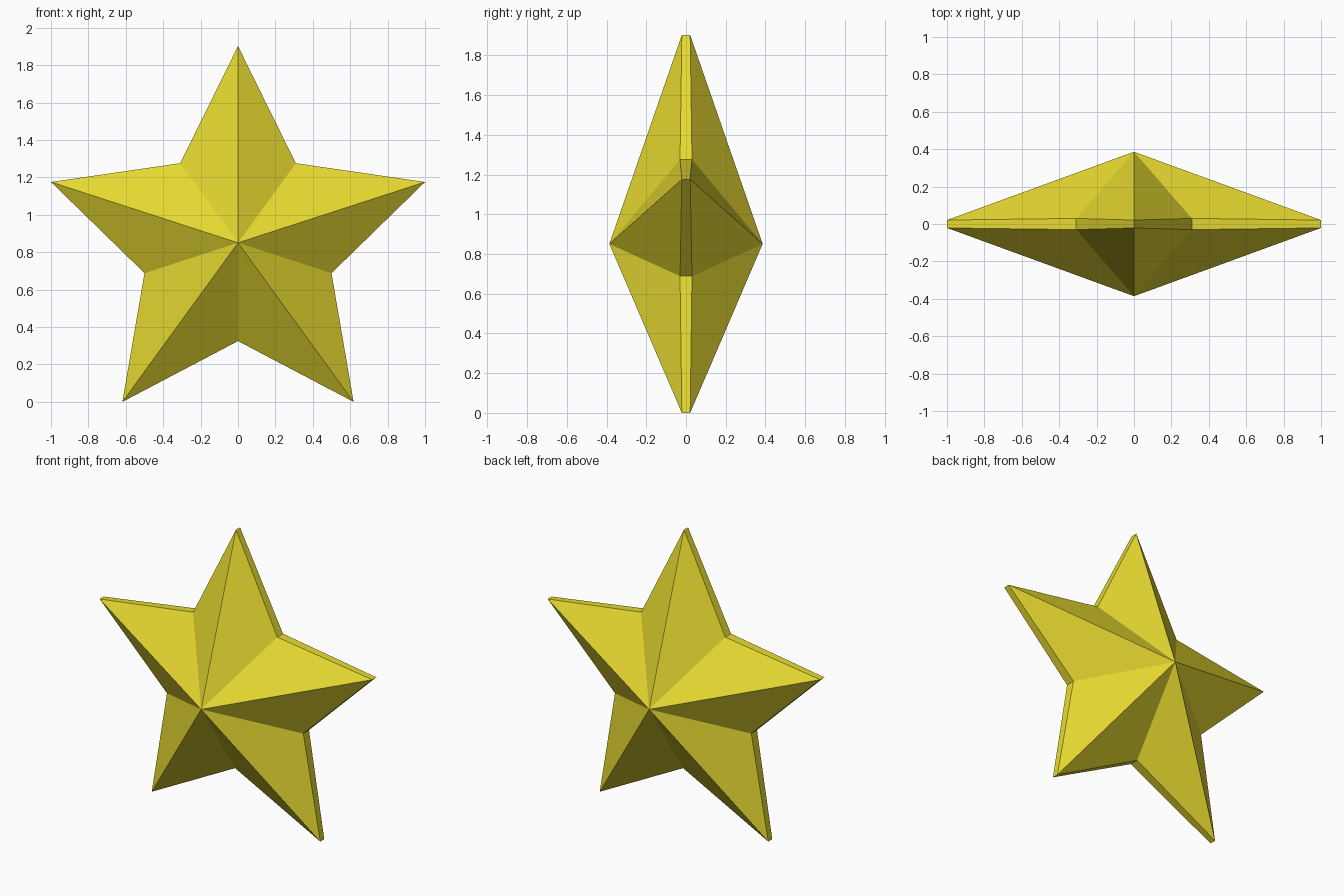
import bpy, bmesh
from math import sin, cos, pi

if "Cube" in bpy.data.objects:
    bpy.data.objects.remove(bpy.data.objects["Cube"])

POINTS = 5
OUTER, INNER = 1.0515, 0.5257      # tip and notch radii
CENTRE_Z = OUTER * cos(pi / POINTS)
APEX = 0.386                       # depth of the front and back peaks
TIP_HALF, NOTCH_HALF = 0.021, 0.03  # half thickness of the rim

bm = bmesh.new()


def outline(side):
    """Star outline on the front (-1) or back (+1) side of the rim."""
    ring = []
    for i in range(2 * POINTS):
        a = i * pi / POINTS
        r, half = (INNER, NOTCH_HALF) if i % 2 else (OUTER, TIP_HALF)
        ring.append(bm.verts.new((r * sin(a), side * half, CENTRE_Z + r * cos(a))))
    return ring


front, back = outline(-1), outline(1)
front_peak = bm.verts.new((0, -APEX, CENTRE_Z))
back_peak = bm.verts.new((0, APEX, CENTRE_Z))

# Facets to each peak plus the narrow rim
for i in range(2 * POINTS):
    j = (i + 1) % (2 * POINTS)
    bm.faces.new((front_peak, front[i], front[j]))
    bm.faces.new((back_peak, back[j], back[i]))
    bm.faces.new((front[i], back[i], back[j], front[j]))
bmesh.ops.recalc_face_normals(bm, faces=bm.faces)

mesh = bpy.data.meshes.new("star")
bm.to_mesh(mesh)
bm.free()
star = bpy.data.objects.new("star", mesh)
bpy.context.collection.objects.link(star)

# Yellow gold
gold = bpy.data.materials.new("gold")
gold.diffuse_color = (0.8, 0.7, 0.03, 1)
gold.use_nodes = True
gold.node_tree.nodes["Principled BSDF"].inputs["Base Color"].default_value = gold.diffuse_color
mesh.materials.append(gold)
